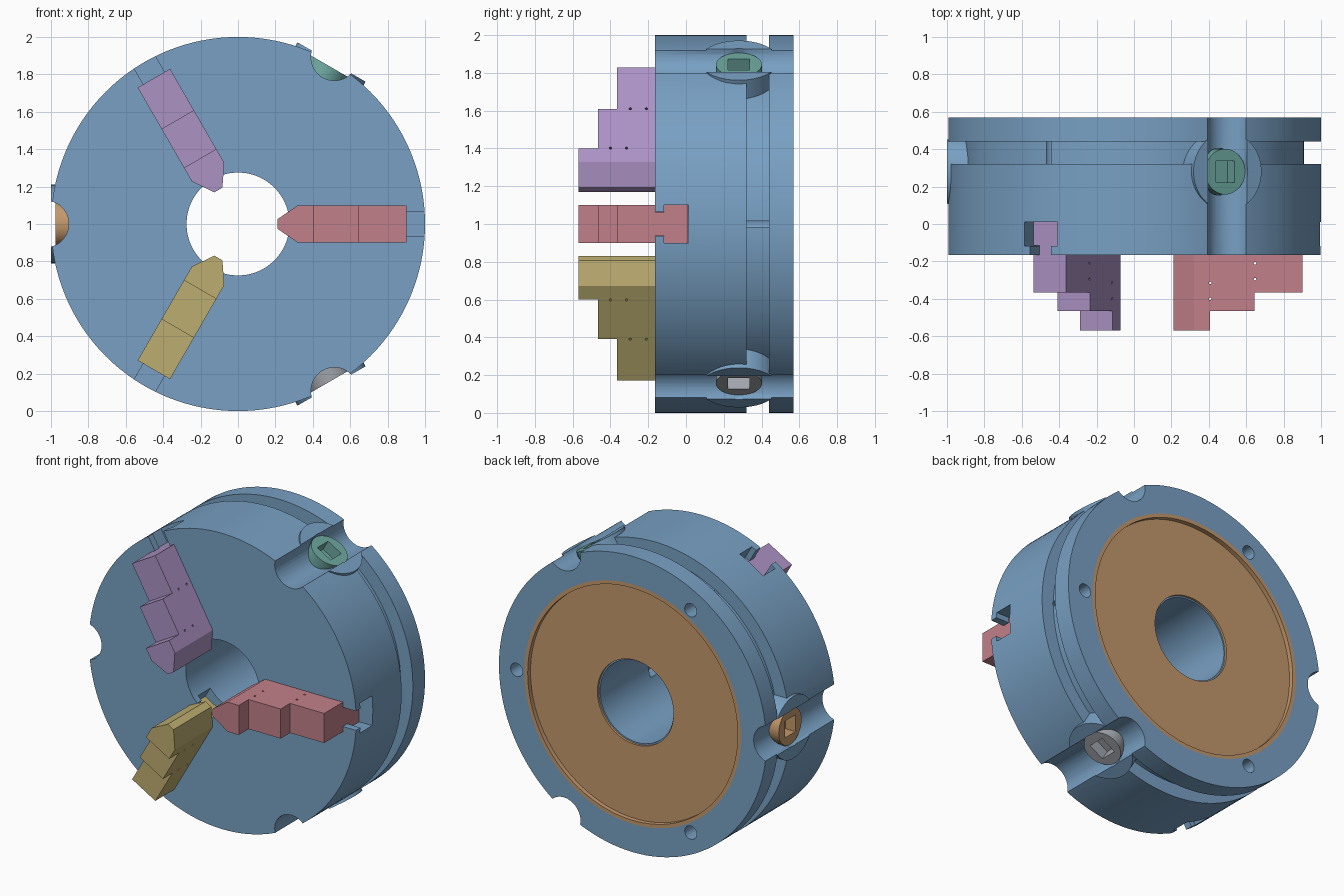
import bpy, bmesh, math
from mathutils import Matrix, Vector

cube = bpy.data.objects.get("Cube")
if cube:
    bpy.data.objects.remove(cube, do_unlink=True)


def material(name, rgb):
    m = bpy.data.materials.new(name)
    col = [(c / 255 / 12.92) if c < 10 else ((c / 255 + 0.055) / 1.055) ** 2.4 for c in rgb] + [1]
    m.use_nodes = True
    m.diffuse_color = col
    m.node_tree.nodes["Principled BSDF"].inputs["Base Color"].default_value = col
    return m


steel_blue = material("steel blue", (120, 160, 195))
copper = material("copper", (196, 152, 108))
rose = material("rose red", (194, 128, 138))
violet = material("violet", (172, 146, 196))
mustard = material("mustard", (190, 174, 113))
teal = material("teal", (110, 168, 160))
grey = material("grey", (160, 165, 172))


# --- mesh helpers: everything is built around the y axis, features on +x ---
def spoke(degrees):
    return Matrix.Rotation(-math.radians(degrees), 4, 'Y')


def prism(bm, pts, axis, lo, hi, matrix=Matrix()):
    place = {'x': lambda a, b, t: (t, b, a),
             'y': lambda a, b, t: (a, t, b),
             'z': lambda a, b, t: (a, b, t)}[axis]
    low = [bm.verts.new(matrix @ Vector(place(a, b, lo))) for a, b in pts]
    high = [bm.verts.new(matrix @ Vector(place(a, b, hi))) for a, b in pts]
    bm.faces.new(low)
    bm.faces.new(high)
    for i in range(len(pts)):
        j = (i + 1) % len(pts)
        bm.faces.new((low[i], low[j], high[j], high[i]))


def rod(bm, radius, centre, axis, lo, hi, matrix=Matrix(), sides=48):
    pts = [(centre[0] + radius * math.cos(2 * math.pi * i / sides),
            centre[1] + radius * math.sin(2 * math.pi * i / sides)) for i in range(sides)]
    prism(bm, pts, axis, lo, hi, matrix)


def lathe(bm, profile, steps=128):
    verts = [bm.verts.new((r, y, 0)) for r, y in profile]
    edges = [bm.edges.new((v, verts[i - 1])) for i, v in enumerate(verts)]
    bmesh.ops.spin(bm, geom=verts + edges, cent=(0, 0, 0), axis=(0, 1, 0),
                   angle=2 * math.pi, steps=steps, use_merge=True)
    bmesh.ops.remove_doubles(bm, verts=bm.verts, dist=1e-5)


def make(name, build, mat=None):
    bm = bmesh.new()
    build(bm)
    bmesh.ops.recalc_face_normals(bm, faces=bm.faces)
    me = bpy.data.meshes.new(name)
    bm.to_mesh(me)
    bm.free()
    ob = bpy.data.objects.new(name, me)
    bpy.context.collection.objects.link(ob)
    if mat:
        me.materials.append(mat)
    return ob


def combine(ob, operation, build):
    tool = make("cutter", build)
    tool.hide_render = True
    mod = ob.modifiers.new("combine", 'BOOLEAN')
    mod.operation, mod.object, mod.solver = operation, tool, 'EXACT'
    dg = bpy.context.evaluated_depsgraph_get()
    me = bpy.data.meshes.new_from_object(ob.evaluated_get(dg))
    ob.modifiers.clear()
    ob.data = me
    bpy.data.objects.remove(tool, do_unlink=True)


def finish(ob, degrees=0):
    ob.data.transform(Matrix.Translation((0, 0, 1)) @ spoke(degrees))
    bpy.ops.object.select_all(action='DESELECT')
    ob.select_set(True)
    bpy.context.view_layer.objects.active = ob
    bpy.ops.object.shade_smooth_by_angle(angle=math.radians(30))


def mirrored(half):
    return half + [(-a, b) for a, b in reversed(half)]


FRONT, BACK = -0.165, 0.57
JAW_ANGLES = (0, 120, 240)
PINION_ANGLES = (60, 180, 300)
PINION_Y = 0.28

# --- chuck body: turned ring with an outer groove and rear recess ---
body = make("chuck_body", lambda bm: lathe(bm, [
    (0.275, FRONT), (1, FRONT), (1, 0.32), (0.91, 0.32), (0.91, 0.44), (1, 0.44),
    (1, BACK), (0.81, BACK), (0.81, 0.525), (0.275, 0.525)]), steel_blue)


def bosses(bm):
    for a in PINION_ANGLES:
        rod(bm, 0.21, (0, PINION_Y), 'x', 0.8, 1.0, spoke(a), 64)


def scallops(bm):
    for a in PINION_ANGLES:
        rod(bm, 0.125, (1.03, 0), 'y', -0.3, 0.7, spoke(a))


def wells(bm):
    for a in PINION_ANGLES:
        rod(bm, 0.125, (0, PINION_Y), 'x', 0.88, 1.2, spoke(a))


# T-shaped guide ways for the jaws, and the rear bolt holes
def slots_and_bolt_holes(bm):
    tee = mirrored([(0.065, -0.3), (0.065, -0.117), (0.101, -0.117), (0.101, 0.012)])
    for a in JAW_ANGLES:
        prism(bm, tee, 'x', 0.2, 1.1, spoke(a))
        rod(bm, 0.045, (0.868, 0), 'y', 0.25, 0.7, spoke(a), 24)


combine(body, 'UNION', bosses)
combine(body, 'DIFFERENCE', scallops)
combine(body, 'DIFFERENCE', wells)
combine(body, 'DIFFERENCE', slots_and_bolt_holes)
finish(body)

# --- back plate with a raised rim ---
plate = make("back_plate", lambda bm: lathe(bm, [
    (0.285, 0.515), (0.81, 0.515), (0.81, BACK), (0.785, BACK),
    (0.785, 0.54), (0.285, 0.54)]), copper)
finish(plate)


# --- stepped jaws with a pointed tip and T-shaped shank ---
def jaw_block(bm):
    steps = [(0.21, FRONT), (0.21, -0.57), (0.405, -0.57), (0.405, -0.465),
             (0.645, -0.465), (0.645, -0.365), (0.9, -0.365), (0.9, FRONT)]
    prism(bm, steps, 'z', -0.1, 0.1)


def jaw_tip_cut(bm):
    wedge = [(0.19, 0.0114), (0.342, 0.115), (0.342, 0.2), (0.19, 0.2)]
    for side in (1, -1):
        prism(bm, [(x, side * z) for x, z in wedge], 'y', -0.7, 0)


def jaw_pin_holes(bm):
    for x, y in ((0.41, -0.4), (0.41, -0.315), (0.65, -0.295), (0.65, -0.21)):
        rod(bm, 0.007, (x - 0.003, y), 'z', -0.2, 0.2, sides=8)


def jaw_shank(bm):
    tee = mirrored([(0.064, -0.2), (0.064, -0.116), (0.1, -0.116), (0.1, 0.01)])
    prism(bm, tee, 'x', 0.33, 0.9)


for label, angle, mat in zip(("right_hand", "upper", "lower"), JAW_ANGLES, (rose, violet, mustard)):
    name = {"right_hand": "side_jaw"}.get(label, label + "_jaw")
    jaw = make(name, jaw_block, mat)
    combine(jaw, 'DIFFERENCE', jaw_tip_cut)
    combine(jaw, 'DIFFERENCE', jaw_pin_holes)
    combine(jaw, 'UNION', jaw_shank)
    finish(jaw, angle)


# --- key pinions with a square socket ---
def socket(bm):
    s = 0.057
    prism(bm, [(s, PINION_Y - s), (s, PINION_Y + s), (-s, PINION_Y + s), (-s, PINION_Y - s)],
          'x', 0.9, 1.1)


for label, angle, mat in zip(("upper", "side", "lower"), PINION_ANGLES, (teal, copper, grey)):
    pinion = make(label + "_pinion",
                  lambda bm: rod(bm, 0.122, (0, PINION_Y), 'x', 0.86, 0.975), mat)
    combine(pinion, 'DIFFERENCE', socket)
    finish(pinion, angle)
